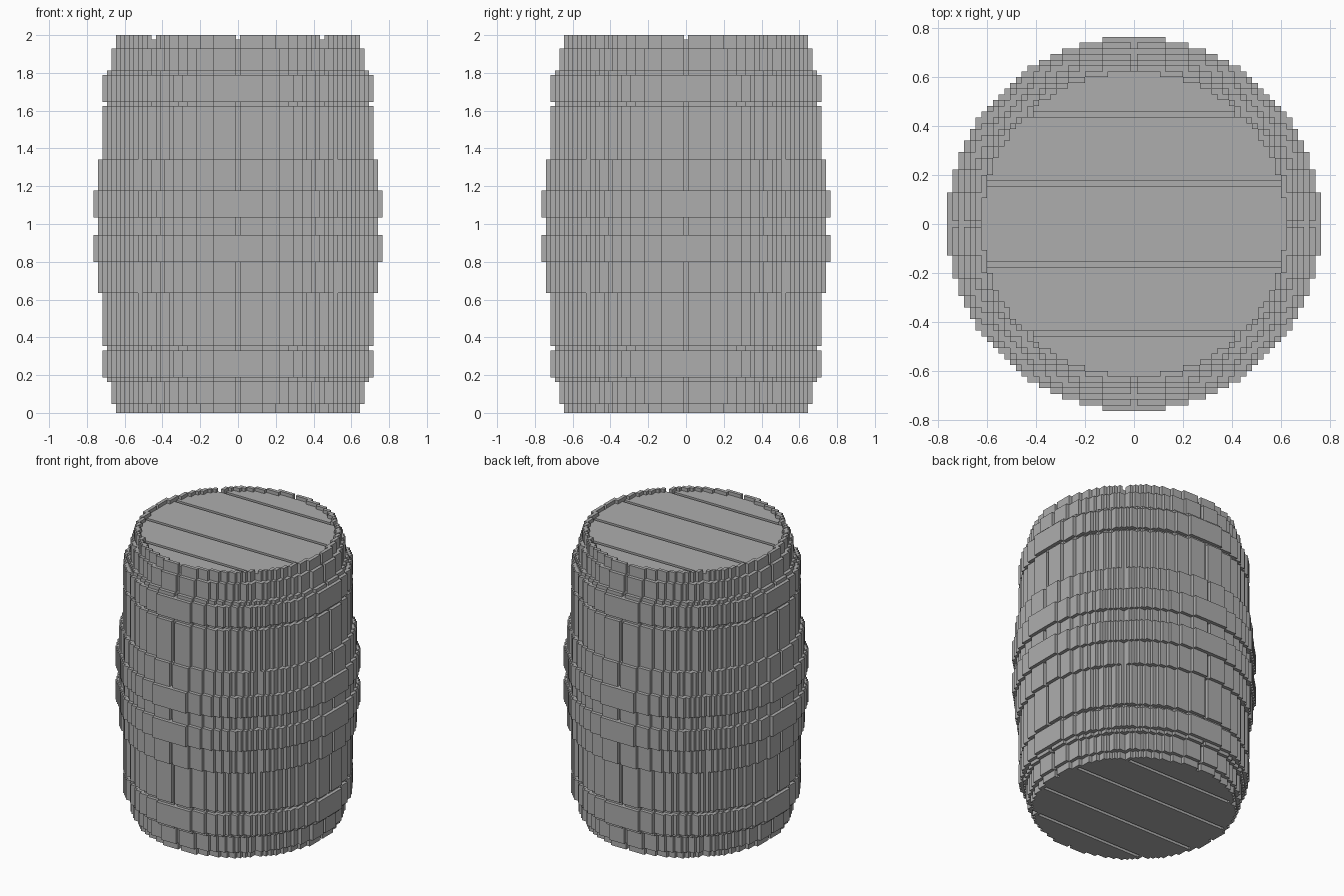
import bpy, bmesh

cube = bpy.data.objects.get("Cube")
if cube:
    bpy.data.objects.remove(cube)

U = 2 / 85            # edge of one block
SPAN = range(-33, 34)
PLANK_GAPS = (7, 19)  # rows left open between head planks
HEAD = 700            # squared radius of the head inside the rim
RIM = 756             # squared radius of the rim

grey = bpy.data.materials.new("plain grey")
grey.use_nodes = True
grey.diffuse_color = (0.42, 0.42, 0.42, 1)
grey.node_tree.nodes["Principled BSDF"].inputs["Base Color"].default_value = grey.diffuse_color


def slab(name, inside, low, high, merge=True):
    """Blocky outline of all cells passing the rule, thickened between two layers."""
    bm = bmesh.new()
    corners = {}

    def corner(x, y):
        if (x, y) not in corners:
            corners[x, y] = bm.verts.new(((x - 0.5) * U, (y - 0.5) * U, 0))
        return corners[x, y]

    for x in SPAN:
        for y in SPAN:
            if inside(x, y):
                bm.faces.new([corner(x, y), corner(x + 1, y),
                              corner(x + 1, y + 1), corner(x, y + 1)])
    if merge:
        bmesh.ops.dissolve_limit(bm, angle_limit=0.01, verts=bm.verts[:], edges=bm.edges[:])
    mesh = bpy.data.meshes.new(name)
    bm.to_mesh(mesh)
    bm.free()
    mesh.materials.append(grey)
    obj = bpy.data.objects.new(name, mesh)
    obj.location.z = low * U
    bpy.context.collection.objects.link(obj)
    thick = obj.modifiers.new("thickness", 'SOLIDIFY')
    thick.thickness = (high - low) * U
    thick.offset = 1
    return obj


def seam(x, y):
    """Eight upright seams between the staves."""
    return x == 0 or y == 0 or abs(x) == abs(y)


def disc(r):
    return lambda x, y: x * x + y * y <= r * r


def staves(r):
    return lambda x, y: disc(r)(x, y) and not (seam(x, y) and not disc(r - 1)(x, y))


def in_head(x, y):
    return x * x + y * y <= HEAD


def rim(x, y):
    d = x * x + y * y
    gap_end = abs(y) in PLANK_GAPS and d > 680
    return d <= RIM and (d > HEAD or gap_end) and not (seam(x, y) and d > HEAD)


def plank(first, last):
    return lambda x, y: in_head(x, y) and first <= y <= last


# Staves, bulging towards the middle
for name, r, low, high in (
        ("lower_chime", 27.5, 1, 2), ("lower_end_staves", 28.5, 2, 7),
        ("lower_hoop_staves", 29.5, 7, 15), ("lower_staves", 30.5, 15, 27),
        ("middle_staves", 31.5, 27, 57), ("upper_staves", 30.5, 57, 69),
        ("upper_hoop_staves", 29.5, 69, 77), ("upper_end_staves", 28.5, 77, 82),
        ("upper_chime", 27.5, 82, 83)):
    slab(name, staves(r), low, high)

# Hoops
for name, r, low in (("bottom_hoop", 30.5, 8), ("lower_middle_hoop", 32.5, 34),
                     ("upper_middle_hoop", 32.5, 44), ("top_hoop", 30.5, 70)):
    slab(name, disc(r), low, low + 6)

# Heads: five planks inside a rim, at both ends
bounds = (-33, -19, -7, 7, 19, 33)
for end, low, rim_top in (("bottom", 0, 1), ("top", 83, 85)):
    slab(end + "_rim", rim, low, rim_top, merge=False)
    for i, (a, b) in enumerate(zip(bounds, bounds[1:])):
        slab(f"{end}_plank_{i + 1}", plank(a + 1, b - 1), low, low + 1)
